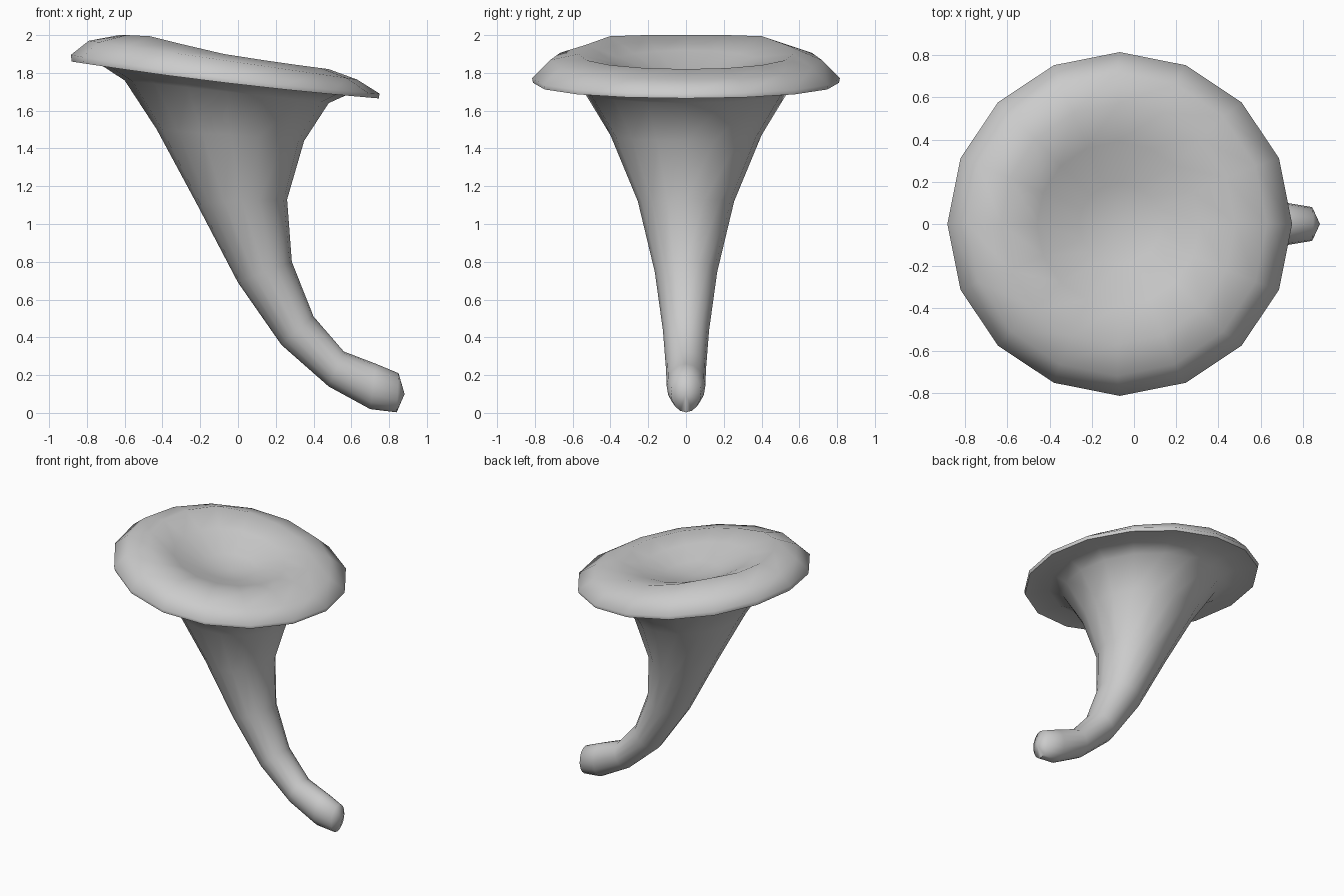
import bpy, bmesh, math

if "Cube" in bpy.data.objects:
    bpy.data.objects.remove(bpy.data.objects["Cube"])

SIDES = 16


def ring(bm, left, right, half_y, gain=1.0, sag=0.0):
    """Tilted oval loop through two (x, z) points of the front outline."""
    verts = []
    for i in range(SIDES):
        a = 2 * math.pi * i / SIDES
        c, s = math.cos(a), math.sin(a)
        x = (left[0] + right[0]) / 2 + c * (right[0] - left[0]) / 2
        rise = c * (right[1] - left[1]) / 2
        if c < 0:
            rise *= gain
        z = (left[1] + right[1]) / 2 + rise - sag * s * s
        if gain > 1:
            z = min(z, max(left[1], right[1]))
        verts.append(bm.verts.new((x, half_y * s, z)))
    return verts


# left (x, z), right (x, z), half width in y, rise gain, sag
rings = [
    # stem, from the foot upward
    ((0.84, 0.003), (0.85, 0.21), 0.08),
    ((0.70, 0.02), (0.73, 0.26), 0.102),
    ((0.48, 0.14), (0.56, 0.325), 0.106),
    ((0.23, 0.36), (0.40, 0.51), 0.122),
    ((0.00, 0.69), (0.285, 0.80), 0.165),
    ((-0.22, 1.11), (0.26, 1.13), 0.255),
    ((-0.43, 1.50), (0.35, 1.44), 0.40),
    ((-0.60, 1.76), (0.48, 1.64), 0.54),
    # cap underside and rim
    ((-0.73, 1.845), (0.58, 1.685), 0.64, 1.0, 0.01),
    ((-0.88, 1.86), (0.745, 1.665), 0.81, 1.0, 0.015),
    ((-0.885, 1.895), (0.75, 1.69), 0.815, 1.0, 0.02),
    # cap top: rounded shoulder, crest, then the hollow
    ((-0.79, 1.97), (0.63, 1.765), 0.72),
    ((-0.63, 2.0), (0.48, 1.82), 0.57, 1.4, 0.01),
    ((-0.46, 1.92), (0.31, 1.80), 0.39),
    ((-0.26, 1.81), (0.13, 1.765), 0.19),
]

bm = bmesh.new()
loops = [ring(bm, *r) for r in rings]
for lo, hi in zip(loops, loops[1:]):
    for i in range(SIDES):
        j = (i + 1) % SIDES
        bm.faces.new((lo[i], lo[j], hi[j], hi[i]))

# pointed foot and bottom of the hollow
for loop, co in ((loops[0], (0.882, 0, 0.10)), (loops[-1], (-0.06, 0, 1.76))):
    tip = bm.verts.new(co)
    for i in range(SIDES):
        bm.faces.new((loop[i], loop[(i + 1) % SIDES], tip))

bmesh.ops.recalc_face_normals(bm, faces=bm.faces)
mesh = bpy.data.meshes.new("funnel_mushroom")
bm.to_mesh(mesh)
bm.free()

mushroom = bpy.data.objects.new("funnel_mushroom", mesh)
bpy.context.collection.objects.link(mushroom)
bpy.context.view_layer.objects.active = mushroom
mushroom.select_set(True)
bpy.ops.object.shade_smooth_by_angle(angle=math.radians(70))
